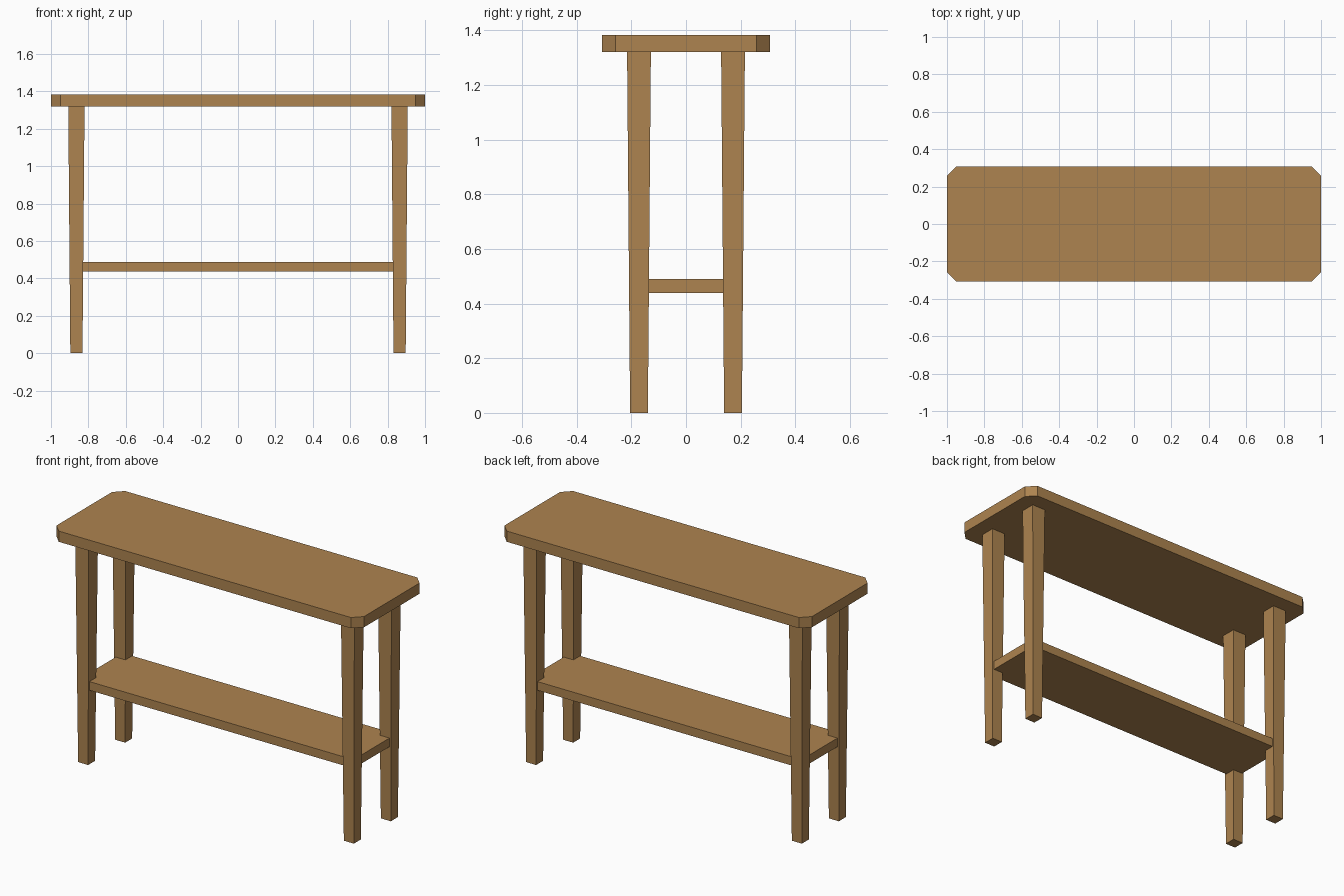
import bpy, bmesh

if "Cube" in bpy.data.objects:
    bpy.data.objects.remove(bpy.data.objects["Cube"])

wood = bpy.data.materials.new("warm wood")
wood.diffuse_color = (0.42, 0.23, 0.08, 1)
wood.use_nodes = True
wood.node_tree.nodes["Principled BSDF"].inputs["Base Color"].default_value = wood.diffuse_color


def loft(name, bottom, top, z0, z1):
    """Solid between two matching outlines at heights z0 and z1."""
    bm = bmesh.new()
    lo = [bm.verts.new((x, y, z0)) for x, y in bottom]
    hi = [bm.verts.new((x, y, z1)) for x, y in top]
    n = len(lo)
    bm.faces.new(lo[::-1])
    bm.faces.new(hi)
    for i in range(n):
        j = (i + 1) % n
        bm.faces.new((lo[i], lo[j], hi[j], hi[i]))
    bmesh.ops.recalc_face_normals(bm, faces=bm.faces)
    mesh = bpy.data.meshes.new(name)
    bm.to_mesh(mesh)
    bm.free()
    mesh.materials.append(wood)
    obj = bpy.data.objects.new(name, mesh)
    bpy.context.collection.objects.link(obj)
    return obj


def rect(cx, cy, hx, hy):
    return [(cx - hx, cy - hy), (cx + hx, cy - hy), (cx + hx, cy + hy), (cx - hx, cy + hy)]


# table top with clipped corners
X, Y, C = 1.0, 0.308, 0.05
outline = [(-X + C, -Y), (X - C, -Y), (X, -Y + C), (X, Y - C),
           (X - C, Y), (-X + C, Y), (-X, Y - C), (-X, -Y + C)]
loft("table_top", outline, outline, 1.32, 1.383)

# four legs tapering toward the floor
for side, sx in (("left", -1), ("right", 1)):
    for end, sy in (("front", -1), ("back", 1)):
        cx, cy = sx * 0.864, sy * 0.172
        loft(f"{end}_{side}_leg", rect(cx, cy, 0.0325, 0.0325),
             rect(cx, cy, 0.0435, 0.0435), 0, 1.32)

# lower shelf running into the legs
shelf = rect(0, 0, 0.89, 0.198)
loft("lower_shelf", shelf, shelf, 0.438, 0.489)
